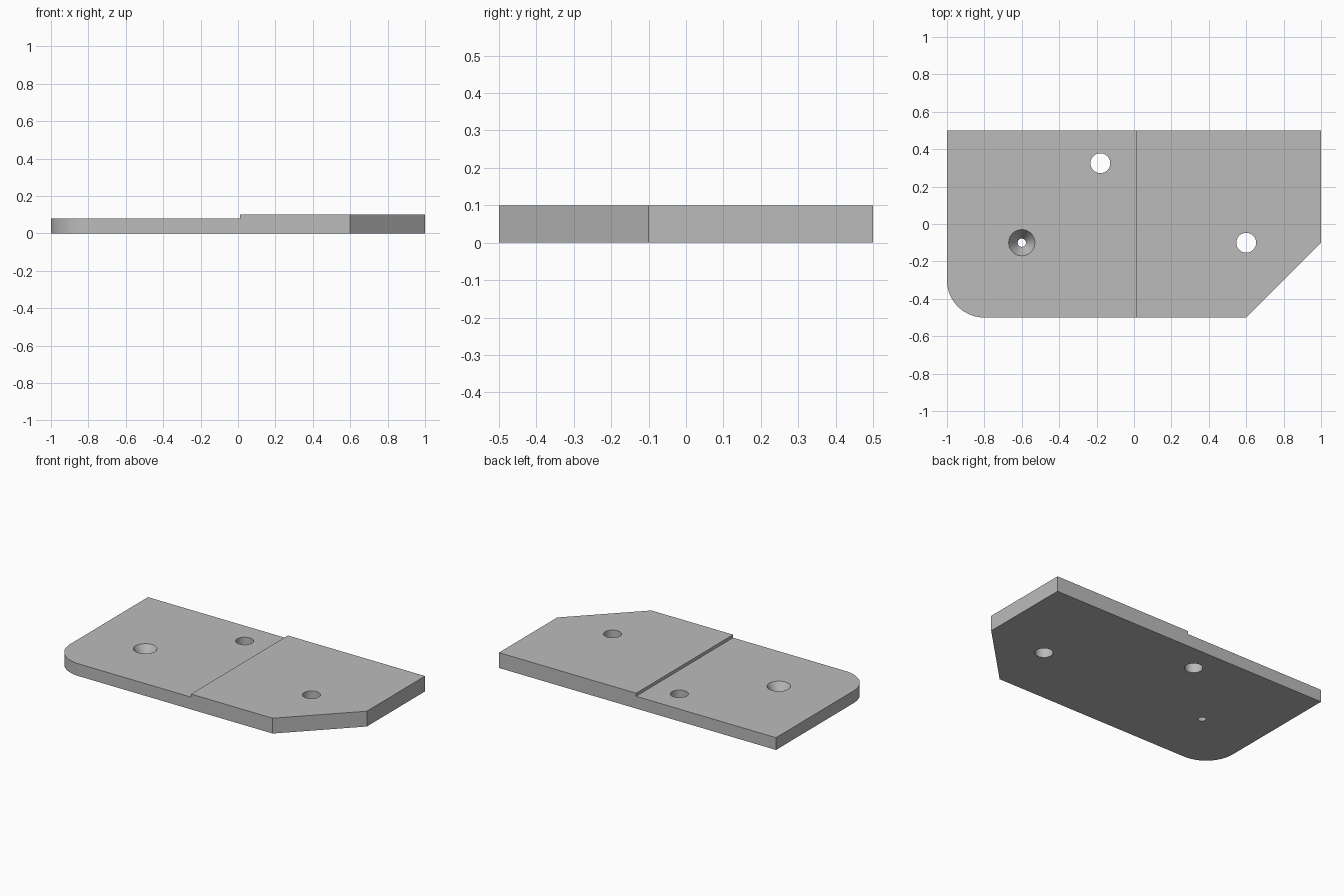
import bpy, bmesh
from math import radians, pi, cos, sin

default = bpy.data.objects.get("Cube")
if default:
    bpy.data.objects.remove(default, do_unlink=True)

FULL, LOW, STEP_X = 0.10, 0.08, 0.01

grey = bpy.data.materials.new("plain grey")
grey.use_nodes = True
colour = (0.5, 0.5, 0.5, 1)
grey.diffuse_color = colour
grey.node_tree.nodes["Principled BSDF"].inputs["Base Color"].default_value = colour


def prism(name, outline, z0, z1):
    """Extrude a flat outline between two heights."""
    bm = bmesh.new()
    face = bm.faces.new([bm.verts.new((x, y, z0)) for x, y in outline])
    top = bmesh.ops.extrude_face_region(bm, geom=[face])["geom"]
    bmesh.ops.translate(bm, vec=(0, 0, z1 - z0),
                        verts=[g for g in top if isinstance(g, bmesh.types.BMVert)])
    bmesh.ops.recalc_face_normals(bm, faces=bm.faces)
    mesh = bpy.data.meshes.new(name)
    bm.to_mesh(mesh)
    bm.free()
    mesh.materials.append(grey)
    obj = bpy.data.objects.new(name, mesh)
    bpy.context.collection.objects.link(obj)
    return obj


def cone_cutter(x, y, r_bottom, r_top):
    """Round cutter whose radii are given at z = 0 and z = LOW."""
    slope = (r_top - r_bottom) / LOW
    z0, z1 = -0.02, 0.14
    bpy.ops.mesh.primitive_cone_add(
        vertices=64, radius1=r_bottom + slope * z0, radius2=r_bottom + slope * z1,
        depth=z1 - z0, location=(x, y, (z0 + z1) / 2))
    obj = bpy.context.object
    obj.data.materials.append(grey)
    return obj


def cut(target, cutter):
    """Subtract the cutter, then discard it."""
    cutter.hide_render = True
    mod = target.modifiers.new("cut", "BOOLEAN")
    mod.operation, mod.solver, mod.object = "DIFFERENCE", "EXACT", cutter
    bpy.context.view_layer.objects.active = target
    bpy.ops.object.modifier_apply(modifier=mod.name)
    bpy.data.objects.remove(cutter, do_unlink=True)


# Plate outline: rounded front right corner, chamfered front left corner
R, N = 0.2, 24
arc = [(-1 + R + R * cos(a), -0.5 + R + R * sin(a))
       for a in (pi + pi / 2 * i / N for i in range(N + 1))]
plate = prism("mounting_plate",
              arc + [(0.6, -0.5), (1, -0.1), (1, 0.5), (-1, 0.5)], 0, FULL)

# Shallow step across the upper face
cut(plate, prism("step_cutter", [(-1.1, -0.6), (STEP_X, -0.6), (STEP_X, 0.6), (-1.1, 0.6)],
                 LOW, 0.2))

# Two straight holes and one countersunk hole
for x, y, r_bottom, r_top in [(-0.18, 0.325, 0.053, 0.053),
                              (0.6, -0.1, 0.053, 0.053),
                              (-0.6, -0.1, 0.022, 0.07)]:
    cut(plate, cone_cutter(x, y, r_bottom, r_top))

# Smooth curved walls, crisp edges
bpy.ops.object.select_all(action="DESELECT")
plate.select_set(True)
bpy.context.view_layer.objects.active = plate
bpy.ops.object.shade_smooth_by_angle(angle=radians(30))
